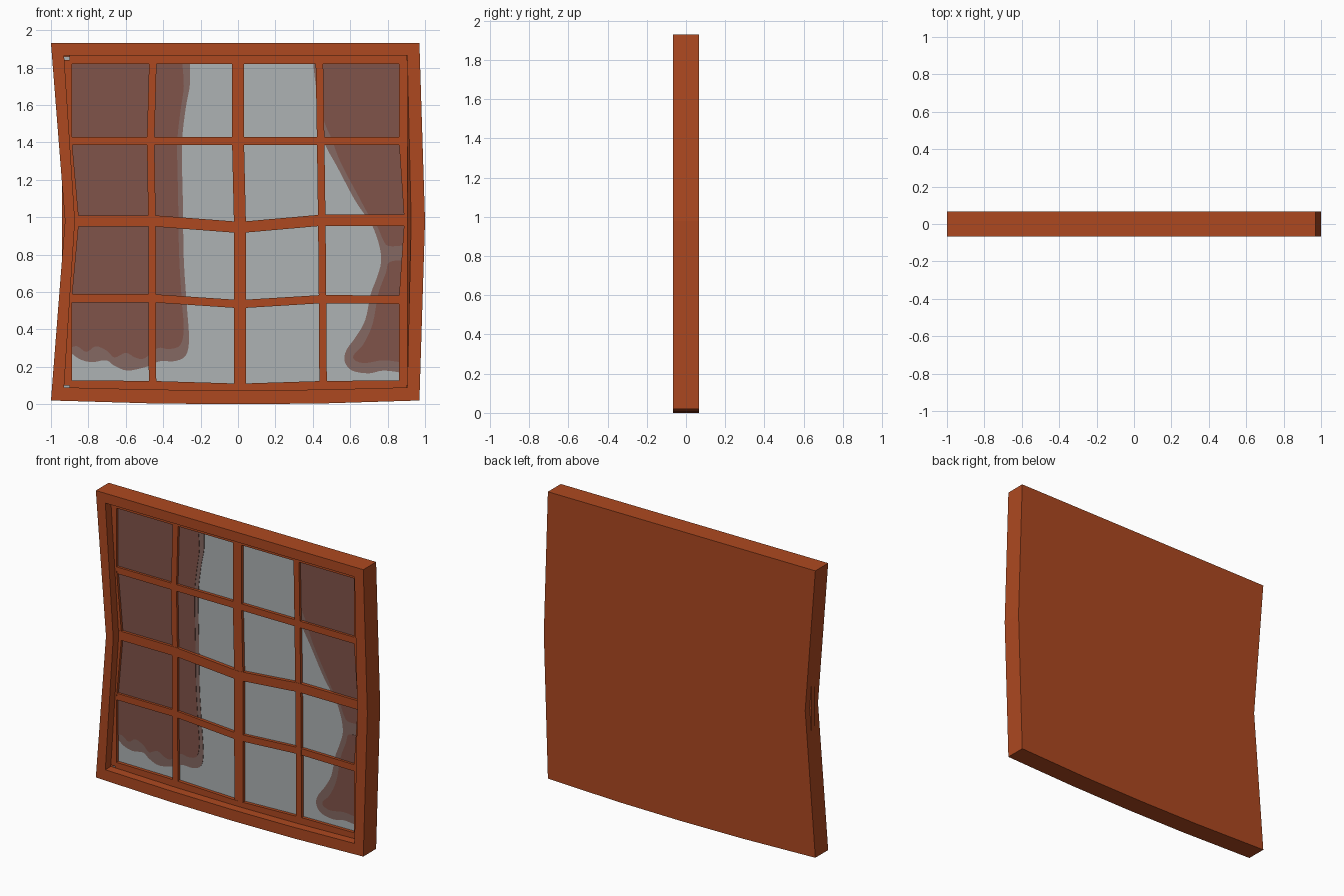
import bpy, bmesh
from mathutils import Vector


def material(name, rgb):
    m = bpy.data.materials.new(name)
    m.diffuse_color = (*rgb, 1)
    return m


WOOD = material("reddish_wood", (0.42, 0.066, 0.0145))
GLASS = material("grey_glass", (0.42, 0.447, 0.457))
CURTAIN = material("dark_curtain", (0.217, 0.087, 0.067))
HEM = material("pale_curtain_edge", (0.232, 0.138, 0.122))


def finish(name, bm, mat):
    bmesh.ops.recalc_face_normals(bm, faces=bm.faces[:])
    me = bpy.data.meshes.new(name)
    bm.to_mesh(me)
    bm.free()
    me.materials.append(mat)
    ob = bpy.data.objects.new(name, me)
    bpy.context.collection.objects.link(ob)
    return ob


def loop(bm, pts, y):
    return [bm.verts.new((x, y, z)) for x, z in pts]


def bridge(bm, a, b):
    for i in range(len(a)):
        j = (i + 1) % len(a)
        bm.faces.new((a[i], a[j], b[j], b[i]))


def prism(name, pts, y0, y1, mat):
    """Extrude an x/z outline from y0 to y1."""
    bm = bmesh.new()
    a, b = loop(bm, pts, y0), loop(bm, pts, y1)
    bm.faces.new(a)
    bm.faces.new(b)
    bridge(bm, a, b)
    return finish(name, bm, mat)


def smooth(pts, n=4):
    """Rounded open path through the points."""
    p = [Vector(q) for q in pts]
    p = [p[0]] + p + [p[-1]]
    out = []
    for i in range(1, len(p) - 2):
        a, b, c, d = p[i - 1:i + 3]
        for k in range(n):
            t = k / n
            out.append(0.5 * (2 * b + (c - a) * t + (2 * a - 5 * b + 4 * c - d) * t * t
                              + (3 * b - a - 3 * c + d) * t ** 3))
    return [tuple(v) for v in out + [p[-1]]]


# Outer frame with crooked outline, closed back and recessed opening
outer = [(-1, 1.93), (0.97, 1.93), (1, 0.98), (0.97, 0.02), (0.45, 0.004),
         (0, 0), (-0.45, 0.004), (-1, 0.02), (-0.925, 0.98)]
inner = [(-0.93, 1.865), (0.905, 1.865), (0.926, 0.98), (0.905, 0.09), (0.45, 0.078),
         (0, 0.074), (-0.45, 0.078), (-0.93, 0.09), (-0.872, 0.98)]
inner_back = list(inner)
inner_back[2] = (0.905, 0.98)
bm = bmesh.new()
back, front = loop(bm, outer, 0.0675), loop(bm, outer, -0.0675)
lip, deep = loop(bm, inner, -0.0675), loop(bm, inner_back, -0.008)
bm.faces.new(back)
for a, b in ((back, front), (front, lip), (lip, deep)):
    bridge(bm, a, b)
finish("window_frame", bm, WOOD)

# Sash stiles and vertical bars: x position at five heights
SASH, BAR, DEEP = -0.01, -0.009, 0.02
heights = (1.84, 1.41, 0.98, 0.56, 0.10)


def upright(name, left, right, y):
    prism(name, list(zip(left, heights)) + list(zip(right, heights))[::-1], y, DEEP, WOOD)


upright("left_stile", [-0.94] * 5, (-0.888, -0.888, -0.85, -0.888, -0.888), SASH)
upright("right_stile", (0.86, 0.86, 0.889, 0.86, 0.86), [0.93] * 5, SASH)
for name, xs, w in (("left_bar", (-0.455, -0.467, -0.46, -0.458, -0.457), 0.02),
                    ("centre_bar", (0, 0, 0.01, 0.01, 0.012), 0.032),
                    ("right_bar", (0.435, 0.442, 0.448, 0.452, 0.455), 0.02)):
    upright(name, [x - w for x in xs], [x + w for x in xs], BAR)

# Sash rails and horizontal bars: z position at five x stations, sagging in the middle
stations = (-0.9, -0.45, 0.01, 0.45, 0.9)


def rail(name, zs, half, y):
    top = [(x, z + half) for x, z in zip(stations, zs)]
    low = [(x, z - half) for x, z in zip(stations, zs)]
    prism(name, top + low[::-1], y, DEEP, WOOD)


rail("top_rail", [1.85] * 5, 0.03, SASH + 0.0005)
rail("bottom_rail", (0.098, 0.094, 0.08, 0.094, 0.098), 0.03, SASH + 0.0005)
rail("upper_bar", [1.407] * 5, 0.022, BAR + 0.0005)
rail("middle_bar", (0.98, 0.98, 0.945, 0.984, 0.984), 0.03, SASH - 0.0005)
rail("lower_bar", (0.566, 0.566, 0.535, 0.562, 0.558), 0.022, BAR + 0.0005)

# Glass behind the bars
prism("glass", [(-0.93, 1.86), (0.9, 1.86), (0.9, 0.08), (-0.93, 0.08)], 0.012, 0.02, GLASS)


# Curtains: thin plates, pale edge below and dark cloth on top
def curtain(name, path, corners, y, mat):
    prism(name, smooth(path) + corners, y, 0.0125, mat)


curtain("left_curtain_edge", [
    (-0.257, 1.84), (-0.257, 1.71), (-0.28, 1.58), (-0.30, 1.385), (-0.295, 1.1),
    (-0.29, 0.78), (-0.275, 0.545), (-0.262, 0.35), (-0.28, 0.26), (-0.34, 0.23),
    (-0.417, 0.23), (-0.49, 0.20), (-0.59, 0.18), (-0.66, 0.205), (-0.705, 0.235),
    (-0.78, 0.225), (-0.845, 0.24), (-0.9, 0.28)], [(-0.9, 1.84)], 0.0095, HEM)
curtain("left_curtain", [
    (-0.30, 1.84), (-0.29, 1.7), (-0.31, 1.55), (-0.325, 1.385), (-0.32, 1.1),
    (-0.315, 0.8), (-0.30, 0.545), (-0.29, 0.40), (-0.31, 0.315), (-0.37, 0.295),
    (-0.43, 0.3), (-0.50, 0.245), (-0.55, 0.25), (-0.60, 0.275), (-0.66, 0.25),
    (-0.70, 0.285), (-0.76, 0.31), (-0.81, 0.28), (-0.86, 0.31), (-0.9, 0.3)],
    [(-0.9, 1.84)], 0.007, CURTAIN)
curtain("right_curtain_edge", [
    (0.40, 1.84), (0.41, 1.75), (0.43, 1.6), (0.44, 1.5), (0.465, 1.39), (0.53, 1.27),
    (0.62, 1.1), (0.68, 1.01), (0.72, 0.95), (0.755, 0.85), (0.765, 0.76), (0.74, 0.67),
    (0.71, 0.59), (0.68, 0.45), (0.63, 0.36), (0.58, 0.29), (0.57, 0.23), (0.61, 0.18),
    (0.70, 0.165), (0.78, 0.18), (0.895, 0.165)], [(0.895, 1.84)], 0.0095, HEM)
curtain("right_curtain_upper", [
    (0.425, 1.84), (0.44, 1.6), (0.465, 1.5), (0.50, 1.42), (0.55, 1.29), (0.64, 1.12),
    (0.70, 1.01), (0.745, 0.95), (0.78, 0.87), (0.81, 0.845), (0.895, 0.85)],
    [(0.895, 1.84)], 0.007, CURTAIN)
curtain("right_curtain_lower", [
    (0.895, 0.77), (0.81, 0.76), (0.79, 0.7), (0.75, 0.59), (0.72, 0.43), (0.67, 0.32),
    (0.62, 0.265), (0.625, 0.235), (0.68, 0.22), (0.78, 0.235), (0.895, 0.22)],
    [], 0.007, CURTAIN)
